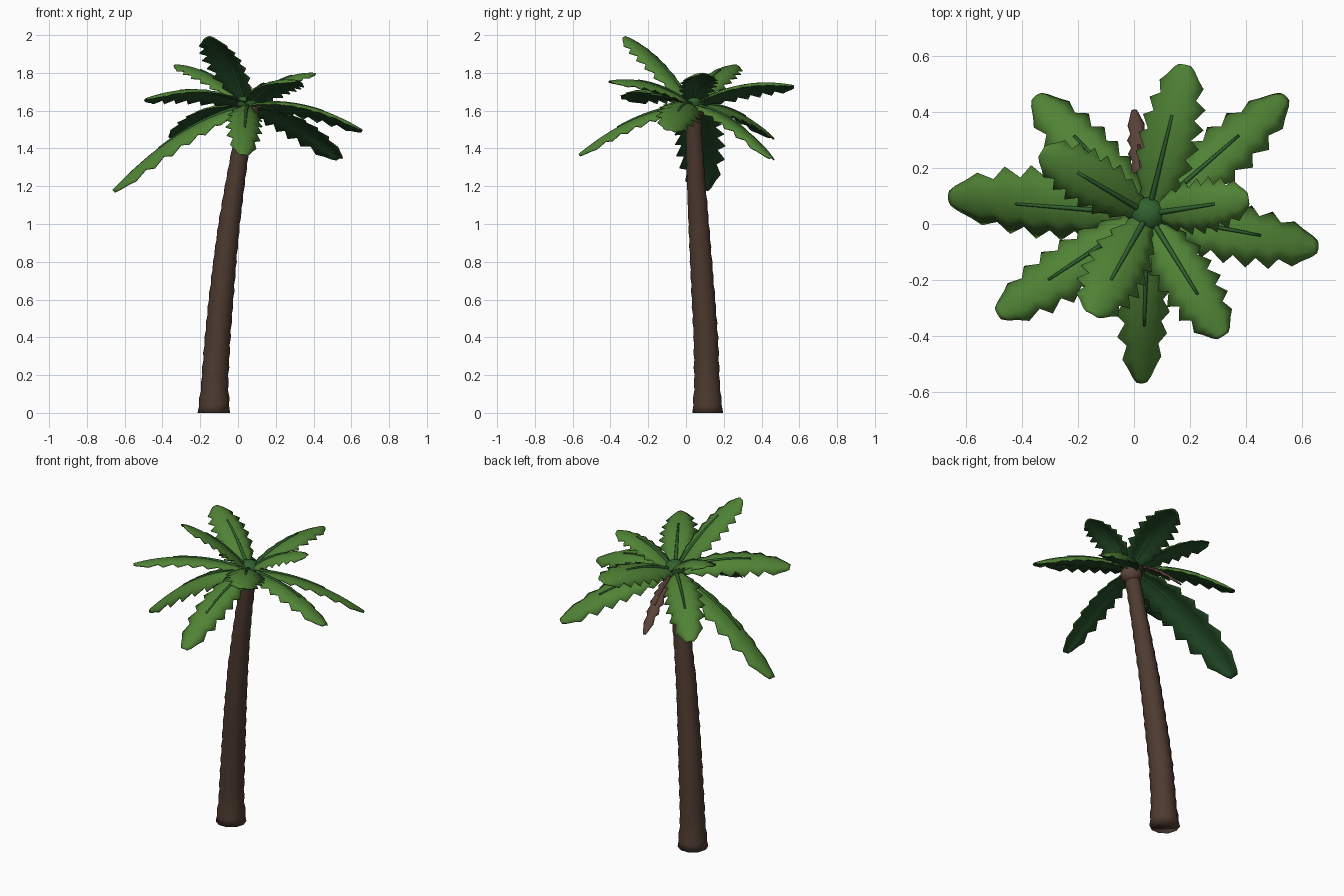
import bpy, bmesh, math
from mathutils import Vector

if "Cube" in bpy.data.objects:
    bpy.data.objects.remove(bpy.data.objects["Cube"])


def mat(name, rgb):
    m = bpy.data.materials.new(name)
    m.diffuse_color = (*rgb, 1)
    m.use_nodes = True
    m.node_tree.nodes["Principled BSDF"].inputs["Base Color"].default_value = m.diffuse_color
    return m


BARK = mat("bark", (0.075, 0.043, 0.03))
LEAF = mat("leaf_top", (0.08, 0.225, 0.036))
UNDER = mat("leaf_underside", (0.018, 0.075, 0.022))
RIB = mat("leaf_rib", (0.03, 0.12, 0.028))
DEAD = mat("dead_leaf", (0.10, 0.055, 0.04))


def make(name, bm, mats):
    me = bpy.data.meshes.new(name)
    if not name.startswith("frond"):
        bmesh.ops.recalc_face_normals(bm, faces=bm.faces)
    bm.to_mesh(me)
    bm.free()
    for m in mats:
        me.materials.append(m)
    for p in me.polygons:
        p.use_smooth = True
    ob = bpy.data.objects.new(name, me)
    bpy.context.collection.objects.link(ob)
    return ob


def lerp(table, t):
    for (a, u), (b, v) in zip(table, table[1:]):
        if t <= b:
            return u + (v - u) * (t - a) / (b - a)
    return table[-1][1]


def bridge(bm, rows, closed):
    for a, b in zip(rows, rows[1:]):
        n = len(a)
        for i in range(n if closed else n - 1):
            j = (i + 1) % n
            bm.faces.new((a[i], a[j], b[j], b[i]))


# Trunk: leaning, tapered, with ring ridges
PATH_X = [(0, -.128), (.2, -.121), (.4, -.108), (.6, -.09), (.8, -.07), (1, -.047), (1.2, -.018), (1.4, .014), (1.6, .048)]
PATH_Y = [(0, .115), (.4, .105), (.8, .08), (1.2, .055), (1.6, .036)]
RADIUS = [(0, .086), (.06, .079), (.14, .071), (.6, .065), (1.0, .057), (1.4, .046), (1.6, .044)]
bm = bmesh.new()
rows = []
RINGS = 40
for k in range(RINGS + 1):
    z = 1.6 * k / RINGS
    r = lerp(RADIUS, z) * (1.04 if k % 2 == 0 and k else 0.97 if k else 1)
    rows.append([bm.verts.new((lerp(PATH_X, z) + r * math.cos(a), lerp(PATH_Y, z) + r * math.sin(a), z))
                 for a in (math.tau * i / 10 for i in range(10))])
bridge(bm, rows, True)
bm.faces.new(rows[0])
bm.faces.new(rows[-1])
make("trunk", bm, [BARK])

# Crown: brown husk below, green bud above
for name, z, r, sz, m in (("crown_husk", 1.595, .062, .9, DEAD), ("crown_bud", 1.645, .062, .75, RIB)):
    bm = bmesh.new()
    bmesh.ops.create_uvsphere(bm, u_segments=12, v_segments=8, radius=r)
    for v in bm.verts:
        v.co = Vector((v.co.x + .05, v.co.y + .035, v.co.z * sz + z))
    make(name, bm, [m])

# Fronds: arched serrated blades with a raised midrib
ROOT = Vector((.05, .035, 1.63))
WIDTH = [(0, .25), (.12, .6), (.3, .92), (.55, 1.0), (.75, .88), (.9, .62), (.96, .45), (1, .22)]
TEETH = 7
ACROSS = (-1, -.5, 0, .5, 1)


def frame(tip, bulge, roll, t):
    ctrl = (ROOT + tip) / 2 + Vector((0, 0, 2 * bulge))
    p = ROOT * (1 - t) ** 2 + ctrl * 2 * t * (1 - t) + tip * t * t
    tan = ((ctrl - ROOT) * (1 - t) + (tip - ctrl) * t).normalized()
    side = tan.cross(Vector((0, 0, 1))).normalized()
    up = side.cross(tan)
    c, s = math.cos(roll), math.sin(roll)
    return p, side * c + up * s, up * c - side * s


def frond(name, tip, width, bulge, roll, mats, rib_mat):
    tip = Vector(tip)
    bm = bmesh.new()
    rows = []
    steps = 2 * TEETH
    for k in range(steps + 3):
        # zigzag steps over most of the blade, then a blunt smooth tip
        t = .92 * k / steps if k <= steps else (.975, 1)[k - steps - 1]
        w = width * lerp(WIDTH, t)
        if k < steps:
            w *= 1.1 if k % 2 else .77
        row = []
        for s in ACROSS:
            # tooth points lean towards the tip
            lean = .02 * abs(s) ** 3 if k % 2 and k < steps else 0
            p, side, up = frame(tip, bulge, roll, min(1, t + lean))
            row.append(bm.verts.new(p + side * w * s - up * .36 * w * s * s))
        rows.append(row)
    bridge(bm, rows, False)
    ob = make(name, bm, mats)
    sol = ob.modifiers.new("thickness", 'SOLIDIFY')
    sol.thickness = .006
    sol.offset = -1
    sol.material_offset = 1

    bm = bmesh.new()
    rows = []
    for k in range(9):
        t = .04 + .62 * k / 8
        p, side, up = frame(tip, bulge, roll, t)
        r = .011 - .006 * k / 8
        rows.append([bm.verts.new(p + side * r * math.cos(a) + up * r * math.sin(a))
                     for a in (math.tau * i / 6 for i in range(6))])
    bridge(bm, rows, True)
    bm.faces.new(rows[0])
    bm.faces.new(rows[-1])
    make("midrib_" + name, bm, [rib_mat])


# tip position, half width, arch height, roll (positive lifts the right edge)
FRONDS = [
    ((.18, .57, 1.735), .108, .05, .25),
    ((.54, .46, 1.35), .105, .06, .28),
    ((.41, .09, 1.80), .095, .05, 0),
    ((.66, -.08, 1.50), .108, .06, .28),
    ((.32, -.40, 1.76), .105, .05, .12),
    ((.03, -.57, 1.37), .092, .06, .2),
    ((-.15, -.32, 1.995), .112, .05, 0),
    ((-.49, -.32, 1.665), .105, .06, -.28),
    ((-.33, .26, 1.845), .10, .05, 0),
    ((-.665, .09, 1.18), .125, .075, .25),
    ((-.35, .46, 1.46), .105, .06, -.22),
]
for i, (tip, w, b, roll) in enumerate(FRONDS):
    frond(f"frond_{i + 1}", tip, w, b, roll, [LEAF, UNDER], RIB)

# One withered frond hanging at the back
frond("frond_dead", (0, .41, 1.39), .04, .05, 0, [DEAD, DEAD], DEAD)
